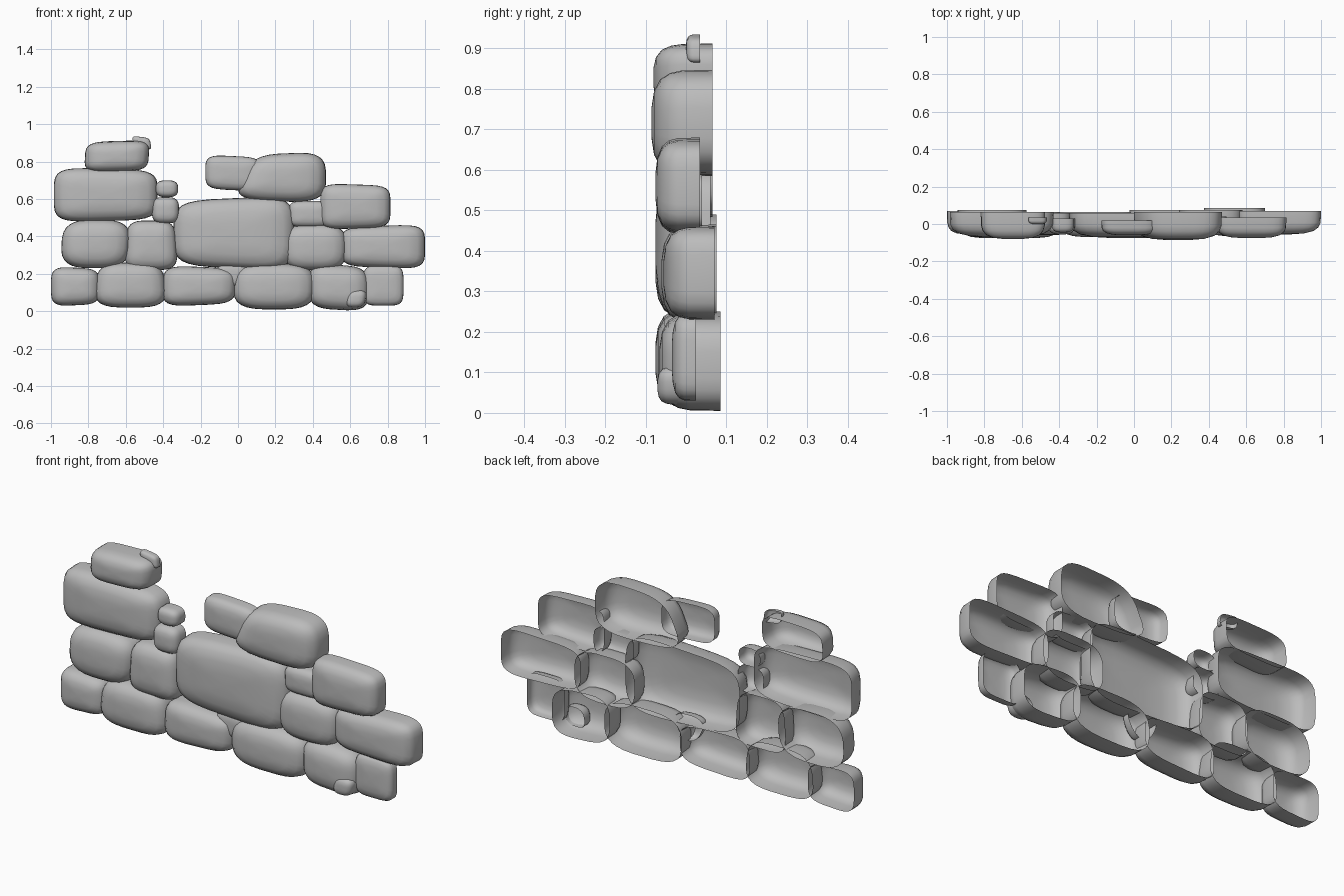
import bpy
import bmesh
import math

cube = bpy.data.objects.get("Cube")
if cube:
    bpy.data.objects.remove(cube, do_unlink=True)

# One plain stone colour
stone_grey = bpy.data.materials.new("stone grey")
stone_grey.use_nodes = True
GREY = (0.5, 0.5, 0.5, 1.0)
stone_grey.diffuse_color = GREY
stone_grey.node_tree.nodes["Principled BSDF"].inputs["Base Color"].default_value = GREY

# Pillow profile from the open back rim to the front: (outline scale, depth share)
PROFILE = [(1, 0), (0.99, 0.5), (0.94, 0.7), (0.82, 0.86), (0.6, 0.96), (0.3, 1)]
SIDES = 28


def fit(values, low, high):
    """Rescale values so they span low to high."""
    a, b = min(values), max(values)
    return [low + (v - a) / (b - a) * (high - low) for v in values]


def outline(x0, x1, z0, z1, square, taper, lean, slope, narrow):
    """Rounded rectangle; taper makes the +x end taller, narrow the top shorter."""
    xs, zs = [], []
    for i in range(SIDES):
        a = math.tau * (i + 0.5) / SIDES
        c, s = math.cos(a), math.sin(a)
        u = math.copysign(abs(c) ** (2 / square), c)
        v = math.copysign(abs(s) ** (2 / square), s)
        xs.append(u * (1 - narrow * v) + lean * v)
        zs.append(v * (1 + taper * u) + slope * u)
    return list(zip(fit(xs, x0, x1), fit(zs, z0, z1)))


def stone(name, x, z, front=-0.07, back=0.065, square=4.0,
          taper=0.0, lean=0.0, slope=0.0, narrow=0.0):
    """A domed stone shell, open at the back."""
    rim = outline(*x, *z, square, taper, lean, slope, narrow)
    cx, cz = sum(x) / 2, sum(z) / 2
    bm = bmesh.new()
    rings = []
    for scale, depth in PROFILE:
        y = back + (front - back) * depth
        rings.append([bm.verts.new((cx + (px - cx) * scale, y, cz + (pz - cz) * scale))
                      for px, pz in rim])
    for r, s in zip(rings, rings[1:]):
        for i in range(SIDES):
            j = (i + 1) % SIDES
            bm.faces.new((r[i], r[j], s[j], s[i]))
    tip = bm.verts.new((cx, front, cz))
    for i in range(SIDES):
        bm.faces.new((rings[-1][i], rings[-1][(i + 1) % SIDES], tip))
    # Make the shell face outwards
    bm.normal_update()
    if tip.normal.y > 0:
        bmesh.ops.reverse_faces(bm, faces=bm.faces[:])
    for f in bm.faces:
        f.smooth = True
    mesh = bpy.data.meshes.new(name)
    bm.to_mesh(mesh)
    bm.free()
    mesh.materials.append(stone_grey)
    bpy.context.collection.objects.link(bpy.data.objects.new(name, mesh))


# Bottom course
stone("base_stone_far_right", (-1, -0.74), (0.03, 0.235), front=-0.055, back=0.07, taper=-0.06)
stone("base_stone_right", (-0.765, -0.385), (0.02, 0.26), front=-0.075, narrow=0.06, square=3.4)
stone("base_stone_mid_right", (-0.405, -0.01), (0.03, 0.24), taper=-0.08, lean=0.02)
stone("base_stone_middle", (-0.025, 0.41), (0.01, 0.255), front=-0.075, back=0.075, square=3.2)
stone("base_stone_mid_left", (0.375, 0.7), (0.005, 0.25), front=-0.065, back=0.085,
      square=3.4, slope=-0.08)
stone("base_stone_far_left", (0.67, 0.885), (0.03, 0.245), front=-0.035, back=0.025, square=4.5)
stone("base_wedge", (-0.11, 0.05), (0.13, 0.26), front=-0.035, back=0.02, narrow=-0.4, square=2.6)
stone("base_pebble", (0.575, 0.685), (0.02, 0.115), front=-0.07, back=0, square=2.8, lean=0.15)

# Second course
stone("second_stone_far_right", (-0.945, -0.575), (0.23, 0.49), front=-0.075, back=0.075,
      square=3, lean=0.04)
stone("second_stone_right", (-0.605, -0.325), (0.22, 0.485), front=-0.06, back=0.06, narrow=0.06)
stone("great_middle_stone", (-0.345, 0.3), (0.225, 0.61), front=-0.075, back=0.06,
      square=4.4, taper=0.08)
stone("second_stone_left", (0.24, 0.58), (0.22, 0.465), front=-0.06, back=0.075, square=3.2)
stone("second_stone_far_left", (0.55, 1), (0.23, 0.46), front=-0.055, back=0.07,
      square=4.6, taper=0.07)

# Third course
stone("third_stone_right", (-0.985, -0.43), (0.48, 0.765), front=-0.07, square=4.6, taper=-0.05)
stone("third_pebble_lower", (-0.46, -0.315), (0.47, 0.61), front=-0.055, back=0.03, square=3.2)
stone("third_pebble_upper", (-0.44, -0.32), (0.61, 0.7), front=-0.045, back=0.03, square=2.8)
stone("third_filler_left", (0.27, 0.495), (0.45, 0.59), front=-0.04, back=0.04)
stone("third_stone_left", (0.44, 0.815), (0.44, 0.68), front=-0.075, back=0.035,
      square=4.8, taper=-0.05)

# Top course
stone("top_stone_right", (-0.82, -0.475), (0.745, 0.912), front=-0.08,
      square=4, lean=0.03, slope=0.06)
stone("top_pebble", (-0.565, -0.465), (0.865, 0.935), front=0, back=0.035,
      square=4, slope=-0.2, lean=-0.1)
stone("top_stone_middle", (-0.175, 0.125), (0.645, 0.832), front=-0.06, back=0.02,
      square=4.2, slope=-0.08)
stone("top_stone_left", (0, 0.47), (0.585, 0.847), front=-0.085, square=3.4,
      narrow=0.12, lean=0.12, taper=0.06)
